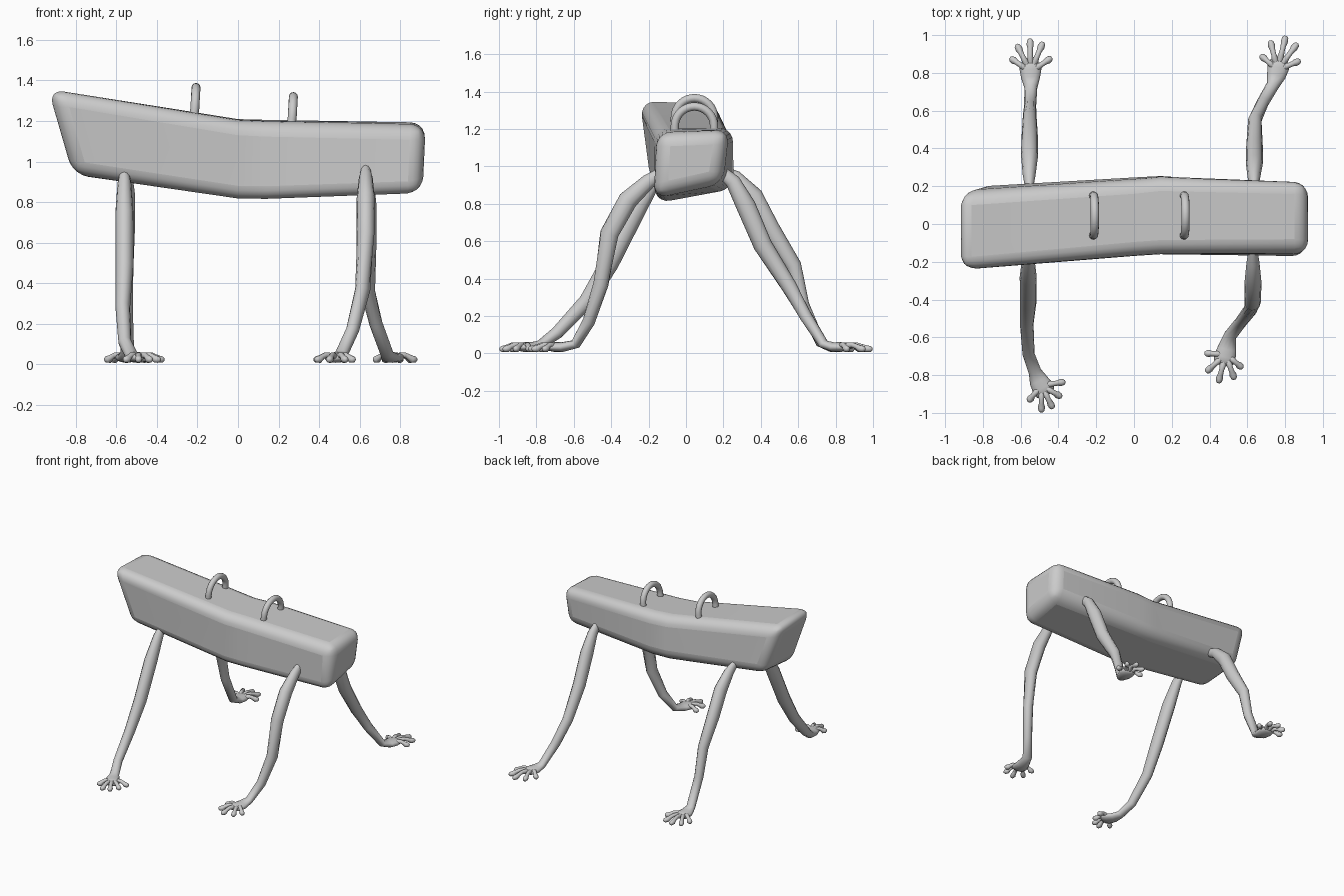
import bpy, bmesh, math
from mathutils import Vector

if "Cube" in bpy.data.objects:
    bpy.data.objects.remove(bpy.data.objects["Cube"])


def finish(name, bm, angle=60):
    bmesh.ops.recalc_face_normals(bm, faces=bm.faces[:])
    me = bpy.data.meshes.new(name)
    bm.to_mesh(me)
    bm.free()
    ob = bpy.data.objects.new(name, me)
    bpy.context.collection.objects.link(ob)
    for o in bpy.context.selected_objects:
        o.select_set(False)
    bpy.context.view_layer.objects.active = ob
    ob.select_set(True)
    bpy.ops.object.shade_smooth_by_angle(angle=math.radians(angle))
    return ob


def loft(bm, rings):
    # skin a list of closed rings and cap both ends
    vs = [[bm.verts.new(p) for p in r] for r in rings]
    n = len(vs[0])
    for a, b in zip(vs, vs[1:]):
        for i in range(n):
            bm.faces.new((a[i], a[(i + 1) % n], b[(i + 1) % n], b[i]))
    bm.faces.new(vs[0])
    bm.faces.new(vs[-1][::-1])


def tube(bm, path, radii, sides=12, ref=Vector((0, 0, 1))):
    # radii: (half width, half thickness) for every path point
    path = [Vector(p) for p in path]
    rings = []
    for i, p in enumerate(path):
        t = (path[min(i + 1, len(path) - 1)] - path[max(i - 1, 0)]).normalized()
        s = ref.cross(t).normalized()
        u = t.cross(s)
        w, h = radii[i]
        rings.append([p + s * w * math.cos(2 * math.pi * k / sides)
                      + u * h * math.sin(2 * math.pi * k / sides) for k in range(sides)])
    loft(bm, rings)


# padded body: bent, slightly rolled block with rounded edges
bm = bmesh.new()
loft(bm, [
    [(-.935, -.255, 1.36), (-.935, .17, 1.345), (-.815, .205, .965), (-.815, -.19, .93)],
    [(.0, -.17, 1.205), (.0, .235, 1.21), (.0, .25, .88), (.0, -.165, .805)],
    [(.14, -.16, 1.198), (.14, .25, 1.207), (.14, .255, .88), (.14, -.16, .803)],
    [(.925, -.155, 1.18), (.925, .232, 1.195), (.91, .19, .91), (.91, -.175, .83)],
])
body = finish("padded_body", bm)
bev = body.modifiers.new("round", 'BEVEL')
bev.width = .075
bev.segments = 5
bev.limit_method = 'ANGLE'
bev.angle_limit = math.radians(35)

# two arched handles
for name, x, zc in (("left_handle", -.213, 1.26), ("right_handle", .267, 1.215)):
    pts = [(x - .012, .045 - .105, zc - .08)]
    for k in range(17):
        a = math.pi * (1 - k / 16)
        pts.append((x + .006 * math.sin(a), .045 + .105 * math.cos(a), zc + .105 * math.sin(a)))
    pts.append((x - .012, .045 + .105, zc - .08))
    bm = bmesh.new()
    tube(bm, pts, [(.022, .022)] * len(pts), 12, Vector((1, 0, 0)))
    finish(name, bm)

# legs: path from body to wrist, then palm centre and five fingertips (top view)
LEG_R = [(.02, .03), (.034, .04), (.045, .052), (.044, .05), (.036, .042), (.032, .034), (.034, .026)]
LEGS = {
    "front_left_leg": (
        [(-.56, -.12, .97), (-.56, -.19, .89), (-.56, -.28, .74), (-.56, -.41, .48),
         (-.568, -.53, .28), (-.558, -.69, .11), (-.525, -.78, .045)], (-.49, -.855),
        [(-.378, -.838), (-.395, -.91), (-.435, -.965), (-.49, -.982), (-.552, -.93)]),
    "front_right_leg": (
        [(.63, -.12, .97), (.63, -.2, .92), (.63, -.31, .82), (.628, -.41, .64),
         (.615, -.455, .37), (.565, -.52, .17), (.51, -.59, .05)], (.485, -.69),
        [(.388, -.685), (.392, -.775), (.45, -.828), (.528, -.81), (.565, -.755)]),
    "back_left_leg": (
        [(-.555, .18, .98), (-.555, .26, .94), (-.553, .36, .84), (-.552, .45, .67),
         (-.552, .575, .47), (-.55, .625, .26), (-.546, .72, .055)], (-.548, .805),
        [(-.645, .872), (-.615, .938), (-.55, .966), (-.487, .95), (-.447, .873)]),
    "back_right_leg": (
        [(.635, .18, .98), (.635, .25, .92), (.637, .32, .79), (.638, .41, .58),
         (.64, .55, .36), (.68, .64, .2), (.735, .735, .05)], (.76, .815),
        [(.68, .885), (.725, .957), (.8, .982), (.857, .945), (.868, .86)]),
}
for name, (path, palm, tips) in LEGS.items():
    bm = bmesh.new()
    c = Vector((palm[0], palm[1], .034))
    tip_pts = [Vector((t[0], t[1], .024)) for t in tips]
    d = sum((t - c for t in tip_pts), Vector())
    d.z = 0
    d.normalize()
    # arm flowing into a flattened palm
    full = path + [c - d * .03, c + d * .015, c + d * .045, c + d * .06]
    tube(bm, full, LEG_R + [(.05, .026), (.058, .026), (.052, .02), (.03, .01)])
    # knuckled fingers
    for t in tip_pts:
        v = t - c
        v.z = 0
        e = v.normalized()
        fp = [c + v * f + Vector((0, 0, z)) for f, z in
              ((.2, 0), (.42, .008), (.58, .012), (.76, .002), (.9, -.009))]
        fp += [t + e * .006, t + e * .015]
        fr = (.016, .017, .0135, .014, .019, .016, .007)
        tube(bm, fp, [(r, r) for r in fr], 10)
    finish(name, bm)
